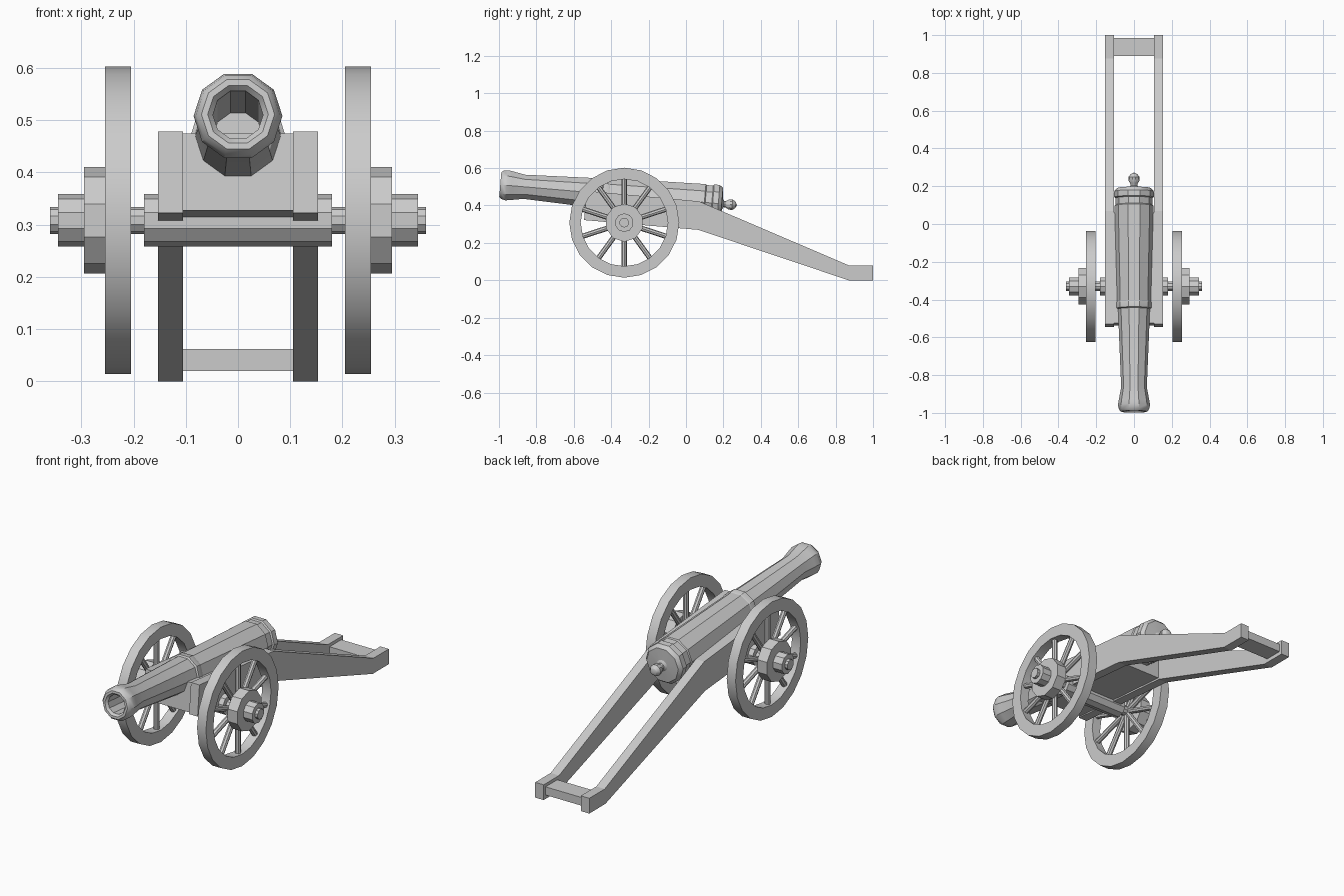
import bpy, bmesh
from math import sin, cos, pi, radians, atan
from mathutils import Matrix, Vector

if "Cube" in bpy.data.objects:
    bpy.data.objects.remove(bpy.data.objects["Cube"])

AXLE = Vector((0, -0.33, 0.308))


def finish(name, bm, matrix=None, mirror=False, smooth=False):
    bmesh.ops.remove_doubles(bm, verts=bm.verts, dist=1e-5)
    bmesh.ops.recalc_face_normals(bm, faces=bm.faces)
    if matrix:
        bm.transform(matrix)
    mesh = bpy.data.meshes.new(name)
    bm.to_mesh(mesh)
    bm.free()
    ob = bpy.data.objects.new(name, mesh)
    bpy.context.collection.objects.link(ob)
    if mirror:
        ob.modifiers.new("Mirror", 'MIRROR').use_mirror_merge = False
    if smooth:
        bpy.ops.object.select_all(action='DESELECT')
        bpy.context.view_layer.objects.active = ob
        ob.select_set(True)
        bpy.ops.object.shade_smooth_by_angle(angle=radians(30))
    return ob


def lathe(profile, sides, closed=False, start=0.0):
    """Revolve (distance, radius) points about the local Z axis."""
    bm = bmesh.new()
    rings = []
    for i in range(sides):
        a = start + 2 * pi * i / sides
        rings.append([bm.verts.new((r * cos(a), r * sin(a), d)) for d, r in profile])
    n = len(profile)
    for i in range(sides):
        p, q = rings[i], rings[(i + 1) % sides]
        for j in range(n if closed else n - 1):
            k = (j + 1) % n
            bm.faces.new((p[j], p[k], q[k], q[j]))
    bmesh.ops.remove_doubles(bm, verts=bm.verts, dist=1e-5)
    bmesh.ops.dissolve_degenerate(bm, edges=bm.edges, dist=1e-6)
    return bm


def slab(name, outline, x0, x1, mirror=False):
    """Extrude a (y, z) side outline from x0 to x1."""
    bm = bmesh.new()
    face = bm.faces.new([bm.verts.new((x0, y, z)) for y, z in outline])
    ext = bmesh.ops.extrude_face_region(bm, geom=[face])
    verts = [v for v in ext['geom'] if isinstance(v, bmesh.types.BMVert)]
    bmesh.ops.translate(bm, verts=verts, vec=(x1 - x0, 0, 0))
    return finish(name, bm, mirror=mirror)


# Barrel: bore, flared muzzle, stepped body, breech bands and knob
barrel = [(0.50, 0), (0.50, 0.048), (0.012, 0.048), (0, 0.058), (0, 0.070),
          (0.012, 0.080), (0.035, 0.085), (0.06, 0.081), (0.13, 0.068),
          (0.545, 0.085), (0.55, 0.093), (0.58, 0.093), (0.585, 0.090),
          (1.095, 0.103), (1.10, 0.098), (1.135, 0.098), (1.14, 0.105),
          (1.17, 0.105), (1.188, 0.090), (1.192, 0.03), (1.20, 0.018),
          (1.21, 0.018), (1.225, 0.028), (1.245, 0.030), (1.262, 0.018), (1.27, 0)]
tilt = atan(0.0864)
finish("barrel", lathe(barrel, 10),
       Matrix.Translation((0, -0.993, 0.511)) @ Matrix.Rotation(-pi / 2 - tilt, 4, 'X'),
       smooth=True)

# Carriage cheeks with long trails
slab("carriage_cheek", [(-0.53, 0.478), (0.07, 0.422), (0.875, 0.078), (1, 0.078),
                        (1, 0), (0.87, 0), (0.065, 0.27), (-0.545, 0.322)],
     0.105, 0.153, mirror=True)

# Bed between the cheeks and the tail crossbar
slab("carriage_bed", [(-0.525, 0.474), (0.06, 0.42), (0.06, 0.28), (-0.538, 0.327)],
     -0.107, 0.107)
slab("tail_crossbar", [(0.89, 0.062), (0.985, 0.062), (0.985, 0.02), (0.89, 0.02)],
     -0.107, 0.107)

# Axle: thick middle, thin ends
to_x = Matrix.Translation(AXLE) @ Matrix.Rotation(pi / 2, 4, 'Y')
finish("axle", lathe([(-0.36, 0), (-0.36, 0.026), (-0.18, 0.026), (-0.18, 0.05),
                      (0.18, 0.05), (0.18, 0.026), (0.36, 0.026), (0.36, 0)], 10), to_x)

# Wheels: rim, hub and spokes, mirrored to the other side
finish("wheel_rim", lathe([(0.205, 0.233), (0.205, 0.294), (0.255, 0.294),
                           (0.255, 0.233)], 20, closed=True), to_x, mirror=True, smooth=True)
finish("wheel_hub", lathe([(0.24, 0), (0.24, 0.102), (0.295, 0.102), (0.295, 0.05),
                           (0.345, 0.05), (0.345, 0)], 10), to_x, mirror=True)
spokes = bmesh.new()
for i in range(10):
    m = Matrix.Rotation(2 * pi * i / 10, 4, 'X') @ Matrix.Translation((0.23, 0, 0.13))
    bmesh.ops.create_cone(spokes, cap_ends=True, segments=8, radius1=0.014,
                          radius2=0.014, depth=0.22, matrix=m)
finish("wheel_spokes", spokes, Matrix.Translation(AXLE), mirror=True)
